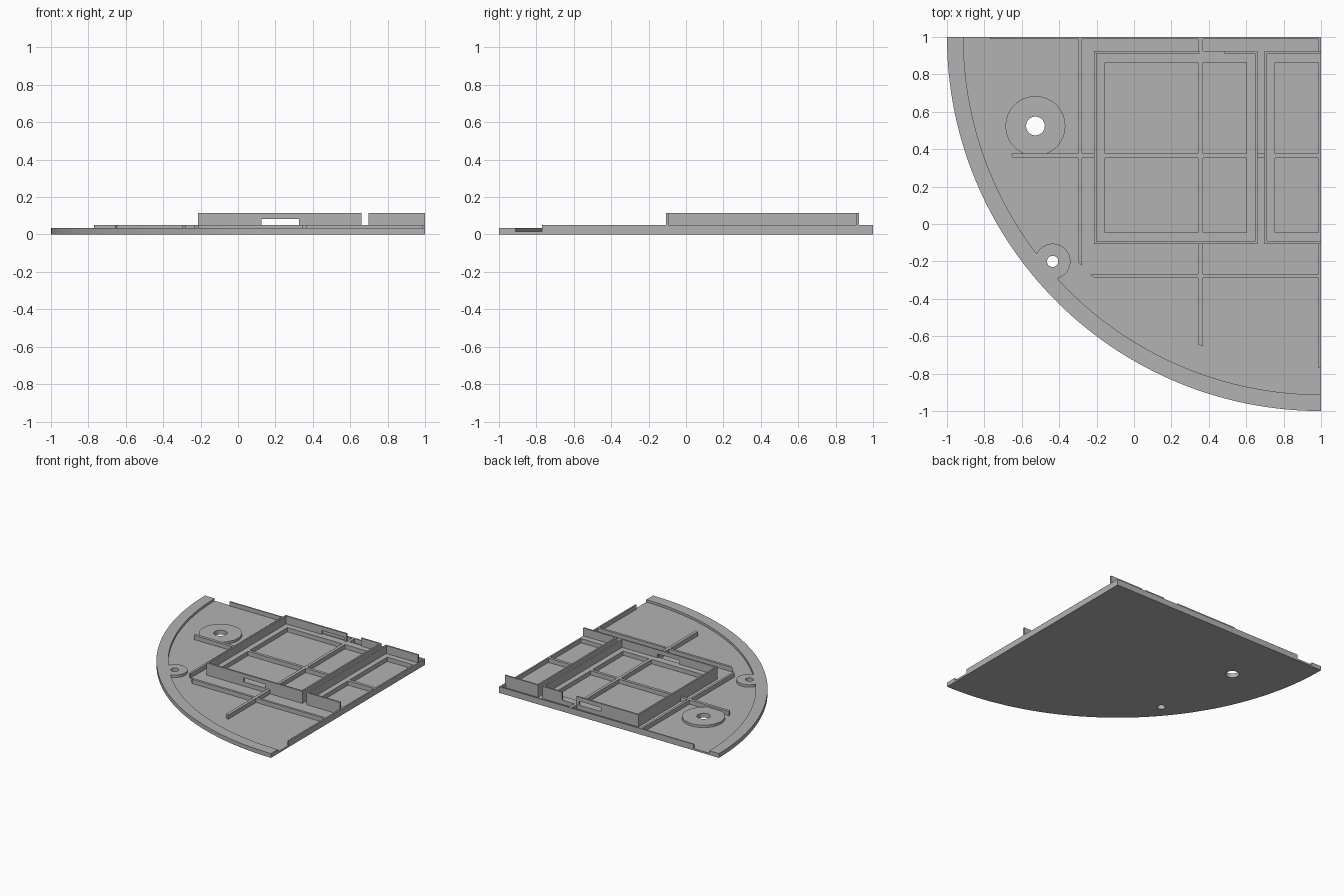
import bpy, bmesh
from math import sin, cos, pi, sqrt

cube = bpy.data.objects.get("Cube")
if cube:
    bpy.data.objects.remove(cube)

FLOOR, RIM, RIB, WALL = 0.015, 0.035, 0.05, 0.115
RIB_REACH = 1.77          # ribs stop on this radius around the square corner

grey = bpy.data.materials.new("plain grey")
grey.use_nodes = True
colour = (0.45, 0.45, 0.45, 1)
grey.diffuse_color = colour
grey.node_tree.nodes["Principled BSDF"].inputs["Base Color"].default_value = colour


def prism(name, outline, z0, z1):
    """Extrude a flat outline between two heights."""
    bm = bmesh.new()
    face = bm.faces.new([bm.verts.new((x, y, z0)) for x, y in outline])
    top = bmesh.ops.extrude_face_region(bm, geom=[face])["geom"]
    for v in top:
        if isinstance(v, bmesh.types.BMVert):
            v.co.z = z1
    bmesh.ops.recalc_face_normals(bm, faces=bm.faces)
    mesh = bpy.data.meshes.new(name)
    bm.to_mesh(mesh)
    bm.free()
    mesh.materials.append(grey)
    obj = bpy.data.objects.new(name, mesh)
    bpy.context.collection.objects.link(obj)
    return obj


def rect(x0, x1, y0, y1):
    return [(x0, y0), (x1, y0), (x1, y1), (x0, y1)]


def circle(x, y, r, n=48):
    return [(x + r * cos(2 * pi * i / n), y + r * sin(2 * pi * i / n)) for i in range(n)]


def arc(r, n=64):
    """Quarter arc about the square corner at (1, 1)."""
    return [(1 - r * cos(pi / 2 * i / n), 1 - r * sin(pi / 2 * i / n)) for i in range(n + 1)]


def cut(obj, outline, z0, z1):
    cutter = prism("cutter", outline, z0, z1)
    cutter.hide_render = True
    mod = obj.modifiers.new("cut", "BOOLEAN")
    mod.operation, mod.solver, mod.object = "DIFFERENCE", "EXACT", cutter
    bpy.context.view_layer.objects.active = obj
    bpy.ops.object.modifier_apply(modifier=mod.name)
    bpy.data.objects.remove(cutter)


def reach(c):
    return 1 - sqrt(RIB_REACH ** 2 - (1 - c) ** 2)


# Quarter-disc floor and raised curved rim
floor = prism("floor_plate", arc(2) + [(1, 1)], 0, FLOOR)
rim = prism("curved_rim", arc(2) + arc(1.912)[::-1], FLOOR, RIM)

# Screw bosses with through holes
for name, x, y, r, hole in (("large_boss", -0.527, 0.524, 0.16, 0.05),
                            ("small_boss", -0.435, -0.2, 0.095, 0.03)):
    boss = prism(name, circle(x, y, r), FLOOR, RIM)
    for part in (boss, floor):
        cut(part, circle(x, y, hole), -0.1, 0.2)

# Stiffening ribs, ends trimmed along an arc
for name, a, b in (("left_edge_rib", 0.987, 1), ("long_rib", 0.343, 0.368),
                   ("side_rib", -0.296, -0.278)):
    prism(name, [(a, reach(a)), (b, reach(b)), (b, 1), (a, 1)], FLOOR, RIB)
for name, a, b in (("back_edge_rib", 0.99, 1), ("middle_cross_rib", 0.353, 0.377),
                   ("front_cross_rib", -0.29, -0.27)):
    prism(name, [(reach(a), a), (1, a), (1, b), (reach(b), b)], FLOOR, RIB)

# Tall walled frames with an inner ledge around an open bay
Y0, Y1, T = -0.107, 0.924, 0.013
for name, x0, x1, inner, bay in (
        ("large_frame", -0.213, 0.659, (-0.2, 0.646), (-0.155, 0.602)),
        ("small_frame", 0.697, 1, (0.71, 1.1), (0.753, 0.987))):
    frame = prism(name, rect(x0, x1, Y0, Y1), FLOOR, WALL)
    cut(frame, rect(*inner, Y0 + T, Y1 - T), RIB, 0.2)
    cut(frame, rect(*bay, -0.045, 0.863), -0.1, 0.2)
    if name == "large_frame":
        # Slots in the front and back walls, and a gap in the back wall
        cut(frame, rect(0.125, 0.325, -0.2, 1.1), RIB, 0.082)
        cut(frame, rect(0.35, 0.48, 0.88, 1.1), RIB, 0.2)
